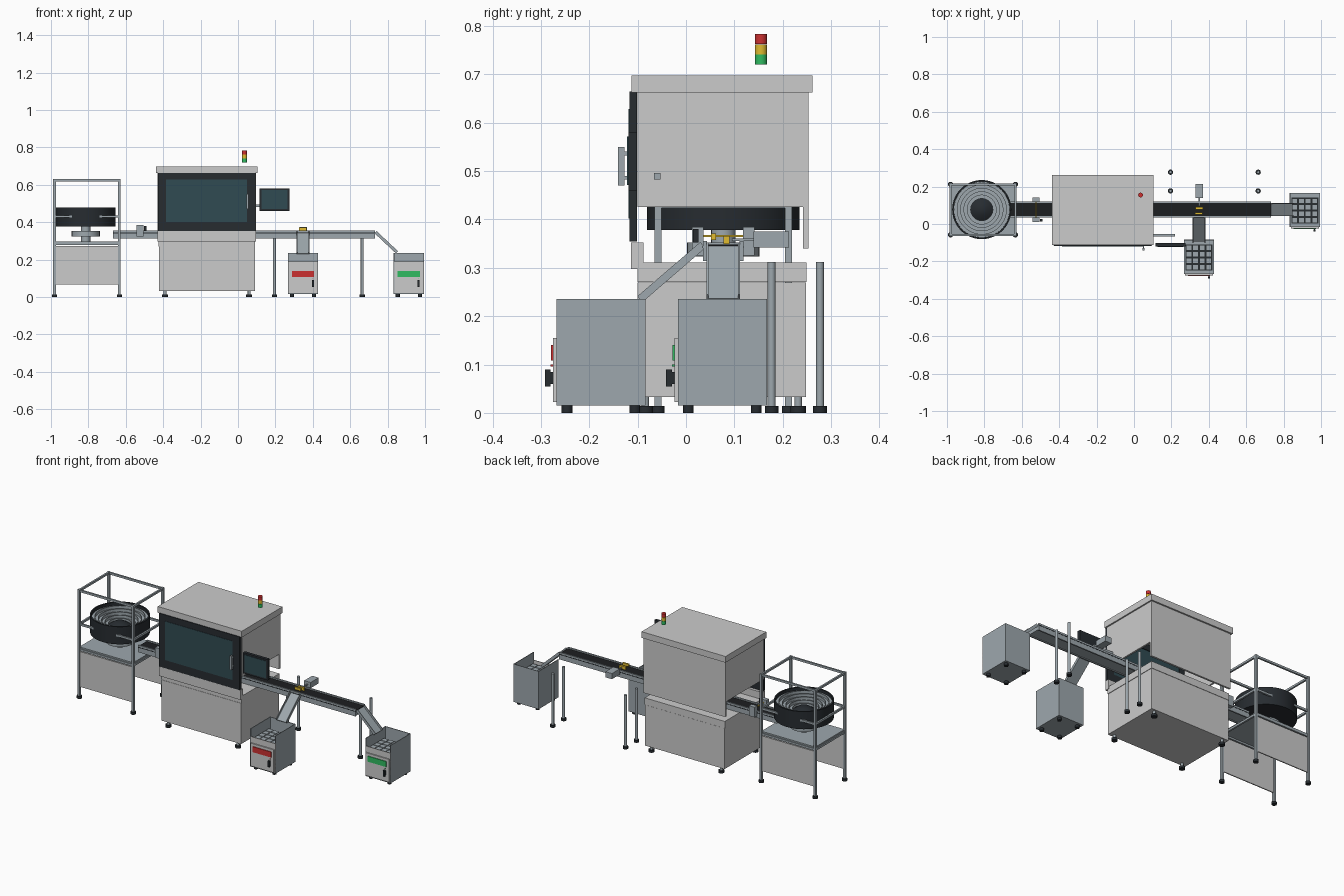
import bpy, bmesh, math
from mathutils import Vector

if "Cube" in bpy.data.objects:
    bpy.data.objects.remove(bpy.data.objects["Cube"])


def mat(name, r, g, b):
    m = bpy.data.materials.new(name)
    m.diffuse_color = (r, g, b, 1)
    m.use_nodes = True
    m.node_tree.nodes["Principled BSDF"].inputs["Base Color"].default_value = m.diffuse_color
    return m


DARK = mat("dark", 0.02, 0.025, 0.03)
BLACK = mat("belt", 0.012, 0.013, 0.015)
LIGHT = mat("light_panel", 0.60, 0.62, 0.63)
METAL = mat("metal", 0.34, 0.39, 0.42)
GLASS = mat("glass", 0.03, 0.07, 0.085)
RED = mat("red", 0.6, 0.03, 0.03)
YELLOW = mat("yellow", 0.75, 0.5, 0.03)
GREEN = mat("green", 0.03, 0.5, 0.12)


def add(name, bm, m):
    bmesh.ops.recalc_face_normals(bm, faces=bm.faces)
    me = bpy.data.meshes.new(name)
    bm.to_mesh(me)
    bm.free()
    me.materials.append(m)
    ob = bpy.data.objects.new(name, me)
    bpy.context.collection.objects.link(ob)
    return ob


def box(name, x0, x1, y0, y1, z0, z1, m=METAL):
    bm = bmesh.new()
    bmesh.ops.create_cube(bm, size=1)
    for v in bm.verts:
        v.co = (x1 if v.co.x > 0 else x0, y1 if v.co.y > 0 else y0, z1 if v.co.z > 0 else z0)
    return add(name, bm, m)


def lathe(name, cx, cy, prof, m, n=48):
    """Revolve an (r, z) profile about a vertical axis."""
    bm = bmesh.new()
    vs = [bm.verts.new((cx + r, cy, z)) for r, z in prof]
    es = [bm.edges.new(p) for p in zip(vs, vs[1:])]
    bmesh.ops.spin(bm, geom=vs + es, cent=(cx, cy, 0), axis=(0, 0, 1), angle=math.tau, steps=n)
    bmesh.ops.remove_doubles(bm, verts=bm.verts, dist=1e-5)
    ob = add(name, bm, m)
    bpy.context.view_layer.objects.active = ob
    ob.select_set(True)
    bpy.ops.object.shade_smooth_by_angle(angle=math.radians(30))
    ob.select_set(False)
    return ob


def cyl(name, cx, cy, r, z0, z1, m=METAL, n=20):
    return lathe(name, cx, cy, [(0, z0), (r, z0), (r, z1), (0, z1)], m, n)


def foot(name, x, y, top, r=0.014):
    cyl(name, x, y, r, 0, min(0.014, top), DARK)
    if top > 0.014:
        cyl(name + "_stem", x, y, 0.008, 0.012, top)


def chute(name, a, b, half, m=METAL):
    """Sloped tray with two side lips from a to b."""
    a, b = Vector(a), Vector(b)
    d = b - a
    side = d.cross(Vector((0, 0, 1))).normalized()
    up = side.cross(d).normalized()
    for part, s0, s1, h in (("floor", -half, half, 0.005), ("lip", -half, -half + 0.004, 0.016),
                            ("lip", half - 0.004, half, 0.016)):
        bm = bmesh.new()
        bmesh.ops.create_cube(bm, size=1)
        for v in bm.verts:
            v.co = (b if v.co.x > 0 else a) + side * (s1 if v.co.y > 0 else s0) + up * (h if v.co.z > 0 else 0)
        add(f"{name}_{part}", bm, m)


CY = 0.077   # centre line of the conveyor

# --- bowl feeder stand ---
FX, FY, t = (-0.981, -0.634), (-0.058, 0.212), 0.007
for x in FX:
    for y in FY:
        box("stand_post", x - t, x + t, y - t, y + t, 0.012, 0.632)
        foot("stand_foot", x, y, 0.014)
for z in (0.625, 0.43, 0.283):
    for y in FY:
        box("stand_rail_long", FX[0], FX[1], y - 0.005, y + 0.005, z - 0.006, z + 0.006)
    for x in FX:
        box("stand_rail_short", x - 0.005, x + 0.005, FY[0], FY[1], z - 0.006, z + 0.006)
box("stand_shelf", FX[0], FX[1], FY[0], FY[1], 0.287, 0.297)
for y in FY:
    box("stand_panel", -0.975, -0.64, y - 0.003, y + 0.003, 0.067, 0.272, LIGHT)

# --- vibratory bowl ---
BX = -0.814
cyl("bowl_base", BX, CY, 0.075, 0.323, 0.352, METAL, 32)
cyl("bowl_stem", BX, CY, 0.025, 0.296, 0.385)
lathe("bowl_shell", BX, CY, [(0, 0.378), (0.158, 0.378), (0.158, 0.48), (0.15, 0.48), (0.15, 0.40), (0, 0.40)], DARK, 64)
steps = [(0.15, 0.40)]
for i in range(5):
    r, z = 0.149 - i * 0.018, 0.462 - i * 0.01
    steps += [(r, z), (r - 0.014, z), (r - 0.014, z + 0.006), (r - 0.018, z + 0.006)]
steps += [(0.059, 0.40)]
lathe("bowl_track", BX, CY, steps, METAL, 64)
lathe("bowl_core", BX, CY, [(0, 0.44), (0.03, 0.435), (0.06, 0.415)], DARK)

# --- conveyor ---
X0, X1 = -0.668, 0.733
box("conveyor_bed", X0, X1, CY - 0.036, CY + 0.036, 0.318, 0.338, METAL)
box("conveyor_belt", X0, X1, CY - 0.034, CY + 0.034, 0.338, 0.348, BLACK)
for s in (-1, 1):
    y = CY + s * 0.038
    box("conveyor_rail", X0, X1, y - 0.004, y + 0.004, 0.314, 0.355, METAL)
    box("conveyor_rail_slot", X0, X1, y + s * 0.004 - 0.001, y + s * 0.004 + 0.001, 0.341, 0.345, DARK)
for x in (0.195, 0.664):
    for y in (0.177, 0.277):
        foot("conveyor_leg", x, y, 0.312)

# --- sensor gate ahead of the machine ---
for s in (-1, 1):
    y = CY + s * 0.053
    box("sensor_block", -0.542, -0.506, y - 0.012, y + 0.012, 0.325, 0.384)
box("sensor_beam", -0.527, -0.521, CY - 0.042, CY + 0.042, 0.364, 0.368, YELLOW)
box("sensor_knob", -0.503, -0.489, 0.014, 0.026, 0.352, 0.38, DARK)

# --- inspection machine base ---
box("machine_base", -0.422, 0.09, -0.1, 0.248, 0.033, 0.27, LIGHT)
box("machine_base_top", -0.424, 0.092, -0.1, 0.249, 0.271, 0.311, LIGHT)
box("machine_sill", -0.43, 0.095, -0.114, -0.088, 0.297, 0.352, LIGHT)
for x in (-0.39, 0.06):
    for y in (-0.084, 0.232):
        foot("machine_foot", x, y, 0.034, 0.016)

# --- machine enclosure (open passage under the side walls) ---
for x in (-0.43, 0.085):
    box("enclosure_side", x, x + 0.01, -0.1, 0.25, 0.426, 0.664, LIGHT)
box("enclosure_back", -0.43, 0.095, 0.242, 0.253, 0.34, 0.664, LIGHT)
box("enclosure_roof", -0.438, 0.103, -0.113, 0.262, 0.662, 0.698, LIGHT)
D0, D1, DY = -0.428, 0.093, (-0.117, -0.101)
box("door_frame_left", D0, -0.386, *DY, 0.354, 0.664, DARK)
box("door_frame_right", 0.047, D1, *DY, 0.354, 0.664, DARK)
box("door_frame_top", -0.386, 0.047, *DY, 0.628, 0.664, DARK)
box("door_frame_bottom", -0.386, 0.047, *DY, 0.354, 0.402, DARK)
box("door_window", -0.386, 0.047, -0.119, -0.105, 0.402, 0.628, GLASS)
box("door_handle", 0.045, 0.056, -0.141, -0.127, 0.47, 0.55, METAL)
for z in (0.482, 0.532):
    box("door_handle_mount", 0.047, 0.054, -0.128, -0.116, z, z + 0.008, METAL)

# --- signal tower ---
for i, m in enumerate((GREEN, YELLOW, RED)):
    cyl("signal_lamp", 0.035, 0.155, 0.0127, 0.72 + i * 0.0213, 0.7405 + i * 0.0213, m, 24)

# --- monitor on arm ---
box("monitor_arm", 0.095, 0.22, -0.066, -0.053, 0.482, 0.496)
box("monitor_body", 0.116, 0.275, -0.119, -0.101, 0.46, 0.581, DARK)
box("monitor_screen", 0.126, 0.265, -0.122, -0.118, 0.471, 0.571, GLASS)

# --- reject pusher ---
box("pusher_cylinder", 0.328, 0.37, 0.14, 0.213, 0.342, 0.375)
box("pusher_rod", 0.346, 0.352, 0.095, 0.145, 0.355, 0.361)
box("pusher_plate", 0.328, 0.37, 0.078, 0.09, 0.349, 0.366, YELLOW)
box("reject_marker", 0.326, 0.366, 0.052, 0.062, 0.357, 0.371, YELLOW)

# --- chutes ---
chute("reject_chute", (0.347, 0.04, 0.341), (0.347, -0.09, 0.229), 0.034)
chute("accept_chute", (0.73, CY, 0.341), (0.845, CY, 0.233), 0.035)


def bin_unit(name, x0, y0, label):
    x1, y1, w = x0 + 0.163, y0 + 0.184, 0.004
    box(name + "_floor", x0, x1, y0, y1, 0.015, 0.022)
    box(name + "_left_wall", x0, x0 + w, y0, y1, 0.015, 0.235)
    box(name + "_right_wall", x1 - w, x1, y0, y1, 0.015, 0.235)
    box(name + "_back_wall", x0, x1, y1 - w, y1, 0.015, 0.235)
    box(name + "_front_wall", x0, x1, y0, y0 + w, 0.015, 0.19, LIGHT)
    box(name + "_front_panel", x0 + 0.007, x1 - 0.007, y0 - 0.007, y0, 0.022, 0.155, LIGHT)
    box(name + "_label", x0 + 0.022, x1 - 0.022, y0 - 0.011, y0 - 0.006, 0.108, 0.14, label)
    box(name + "_handle", x1 - 0.034, x1 - 0.024, y0 - 0.024, y0 - 0.012, 0.055, 0.09, DARK)
    box(name + "_handle_mount", x1 - 0.032, x1 - 0.026, y0 - 0.014, y0 - 0.006, 0.06, 0.085, DARK)
    box(name + "_indicator", x1 - 0.031, x1 - 0.027, y0 - 0.012, y0 - 0.006, 0.096, 0.1, label)
    # divided tray
    tx, ty, s, d = x0 + 0.012, y0 + 0.022, 0.0355, 0.031
    box(name + "_tray", x0 + w, x1 - w, y0 + w, y1 - w, 0.155, 0.163, METAL)
    box(name + "_tray_mat", tx - 0.003, tx + 4 * s, ty - 0.003, ty + 4 * s - 0.006, 0.163, 0.17, DARK)
    for i in range(4):
        for j in range(4):
            box(name + "_item", tx + i * s, tx + i * s + d, ty + j * 0.0345, ty + j * 0.0345 + 0.029, 0.168, 0.179, METAL)
    for x in (x0 + 0.022, x1 - 0.022):
        for y in (y0 + 0.022, y1 - 0.022):
            cyl(name + "_foot", x, y, 0.011, 0, 0.016, DARK)


bin_unit("reject_bin", 0.266, -0.268, RED)
bin_unit("accept_bin", 0.832, -0.017, GREEN)
